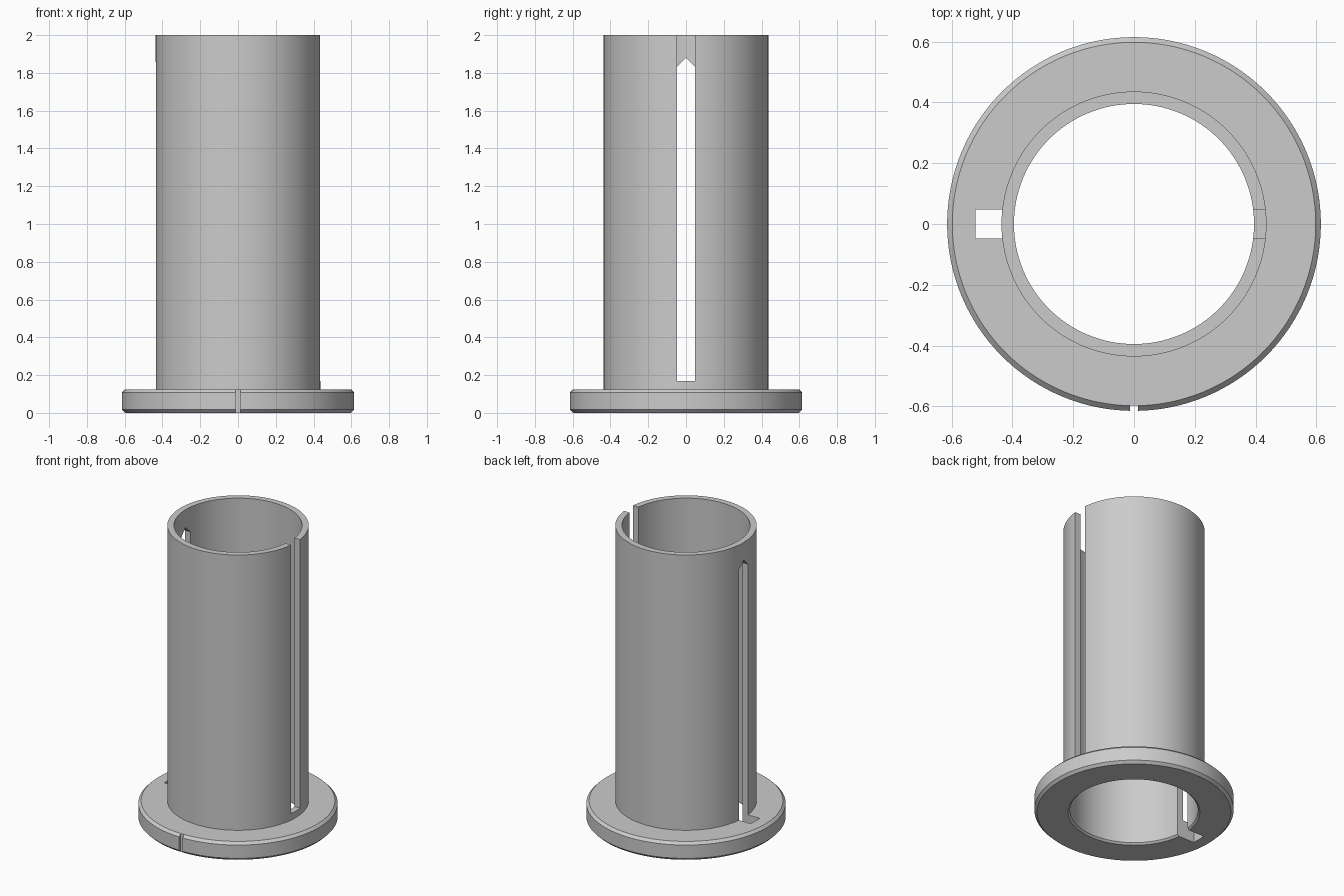
import bpy, bmesh, math

cube = bpy.data.objects.get("Cube")
if cube:
    bpy.data.objects.remove(cube, do_unlink=True)

SEGMENTS = 128
BORE, TUBE, FLANGE = 0.395, 0.436, 0.615
FLANGE_TOP, HEIGHT, CHAMFER = 0.125, 2.0, 0.017
SLOT = 0.048          # half width of both slots
SLOT_FLOOR = 0.17


def finish(bm, name):
    bmesh.ops.recalc_face_normals(bm, faces=bm.faces)
    mesh = bpy.data.meshes.new(name)
    bm.to_mesh(mesh)
    bm.free()
    obj = bpy.data.objects.new(name, mesh)
    bpy.context.collection.objects.link(obj)
    return obj


def lathe(name, profile):
    """Revolve a closed (radius, z) profile around the z axis."""
    bm = bmesh.new()
    verts = [bm.verts.new((r, 0, z)) for r, z in profile]
    edges = [bm.edges.new((v, verts[i - 1])) for i, v in enumerate(verts)]
    bmesh.ops.spin(bm, geom=verts + edges, cent=(0, 0, 0), axis=(0, 0, 1),
                   angle=math.tau, steps=SEGMENTS, use_merge=True)
    bmesh.ops.remove_doubles(bm, verts=bm.verts, dist=1e-5)
    return finish(bm, name)


def prism(name, outline, x0, x1):
    """Extrude a (y, z) outline along x."""
    bm = bmesh.new()
    face = bm.faces.new([bm.verts.new((x0, y, z)) for y, z in outline])
    new = bmesh.ops.extrude_face_region(bm, geom=[face])["geom"]
    bmesh.ops.translate(bm, vec=(x1 - x0, 0, 0),
                        verts=[v for v in new if isinstance(v, bmesh.types.BMVert)])
    return finish(bm, name)


def box_outline(y0, y1, z0, z1):
    return [(y0, z0), (y1, z0), (y1, z1), (y0, z1)]


# Flanged tube with chamfered rims
sleeve = lathe("flanged_sleeve", [
    (BORE + 0.012, 0), (FLANGE - CHAMFER, 0), (FLANGE, CHAMFER),
    (FLANGE, FLANGE_TOP - CHAMFER), (FLANGE - CHAMFER, FLANGE_TOP),
    (TUBE, FLANGE_TOP), (TUBE, HEIGHT), (BORE, HEIGHT), (BORE, 0.012)])

# Open slot on +x, pointed slot through the flange on -x, front rim groove
peak = 1.88
cutters = [
    prism("open_slot_cutter", box_outline(-SLOT, SLOT, SLOT_FLOOR, 2.2), 0.2, 0.7),
    prism("pointed_slot_cutter",
          [(-SLOT, -0.1), (SLOT, -0.1), (SLOT, peak - SLOT),
           (0, peak), (-SLOT, peak - SLOT)], -0.522, -0.2),
    prism("rim_groove_cutter", box_outline(-0.7, -0.598, -0.1, 0.3), -0.0135, 0.0135),
]

bpy.ops.object.select_all(action="DESELECT")
bpy.context.view_layer.objects.active = sleeve
sleeve.select_set(True)
for cutter in cutters:
    cutter.hide_render = True
    mod = sleeve.modifiers.new(cutter.name, "BOOLEAN")
    mod.operation = "DIFFERENCE"
    mod.solver = "EXACT"
    mod.object = cutter
    bpy.ops.object.modifier_apply(modifier=mod.name)
for cutter in cutters:
    bpy.data.objects.remove(cutter, do_unlink=True)

# Plain grey finish
grey = bpy.data.materials.new("plain_grey")
grey.use_nodes = True
colour = (0.6, 0.6, 0.6, 1)
grey.diffuse_color = colour
grey.node_tree.nodes["Principled BSDF"].inputs["Base Color"].default_value = colour
sleeve.data.materials.clear()
sleeve.data.materials.append(grey)

bpy.ops.object.shade_smooth_by_angle(angle=math.radians(25))
